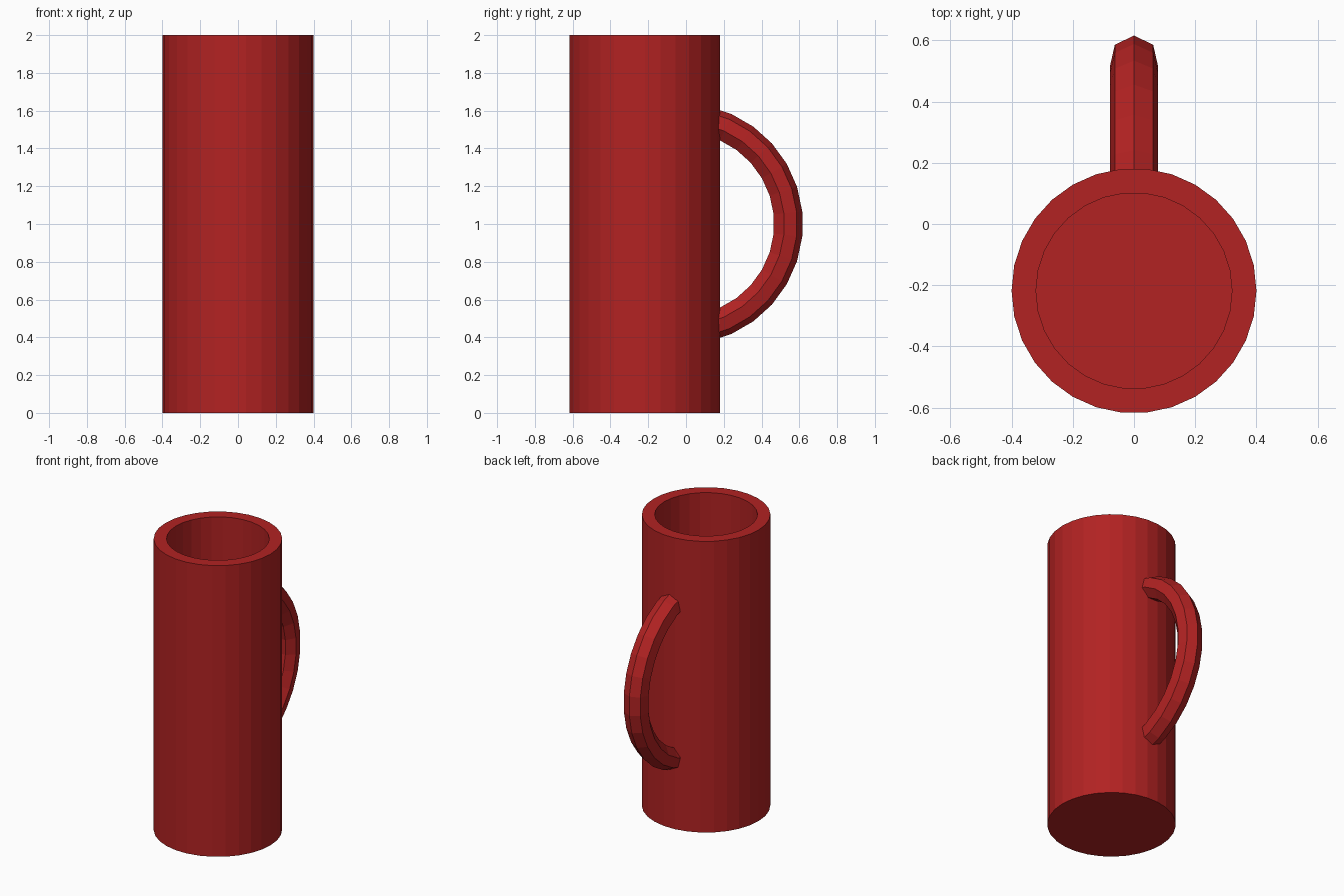
import bpy, bmesh
from math import sin, cos, pi, radians

if "Cube" in bpy.data.objects:
    bpy.data.objects.remove(bpy.data.objects["Cube"])

red = bpy.data.materials.new("red_glaze")
red.diffuse_color = (0.445, 0.016, 0.016, 1)
red.use_nodes = True
red.node_tree.nodes["Principled BSDF"].inputs["Base Color"].default_value = red.diffuse_color

CUP_Y, HANDLE_Y = -0.218, -0.018


def add_part(name, rings, sides):
    """Skin consecutive rings of points and cap both ends."""
    bm = bmesh.new()
    loops = [[bm.verts.new(p) for p in ring] for ring in rings]
    for a, b in zip(loops, loops[1:]):
        for i in range(sides):
            j = (i + 1) % sides
            bm.faces.new((a[i], a[j], b[j], b[i]))
    bm.faces.new(loops[0][::-1])
    bm.faces.new(loops[-1])
    bmesh.ops.recalc_face_normals(bm, faces=bm.faces)
    mesh = bpy.data.meshes.new(name)
    bm.to_mesh(mesh)
    bm.free()
    mesh.materials.append(red)
    obj = bpy.data.objects.new(name, mesh)
    bpy.context.collection.objects.link(obj)
    return obj


# Cup: outer wall, flat rim, inner wall and floor
def cup_ring(r, z, n=30):
    return [(r * cos(2 * pi * i / n), CUP_Y + r * sin(2 * pi * i / n), z) for i in range(n)]


add_part("cup", [cup_ring(r, z) for r, z in
                 ((0.4, 0), (0.4, 2), (0.32, 2), (0.32, 0.08))], 30)


# Handle: seven-sided bar swept along an arc, ends sunk in the wall
def handle_ring(deg, major=0.557, minor=0.08, n=7):
    a = radians(deg)
    ring = []
    for i in range(n):
        t = 2 * pi * i / n
        r = major + minor * cos(t)
        ring.append((minor * sin(t), HANDLE_Y + r * cos(a), 1 + r * sin(a)))
    return ring


def blend(a, b, f):
    return [tuple(u + (v - u) * f for u, v in zip(p, q)) for p, q in zip(a, b)]


arc = [handle_ring(d) for d in range(-78, 79, 12)]
arc[0] = blend(arc[1], arc[0], 0.65)
arc[-1] = blend(arc[-2], arc[-1], 0.65)
add_part("handle", arc, 7)
